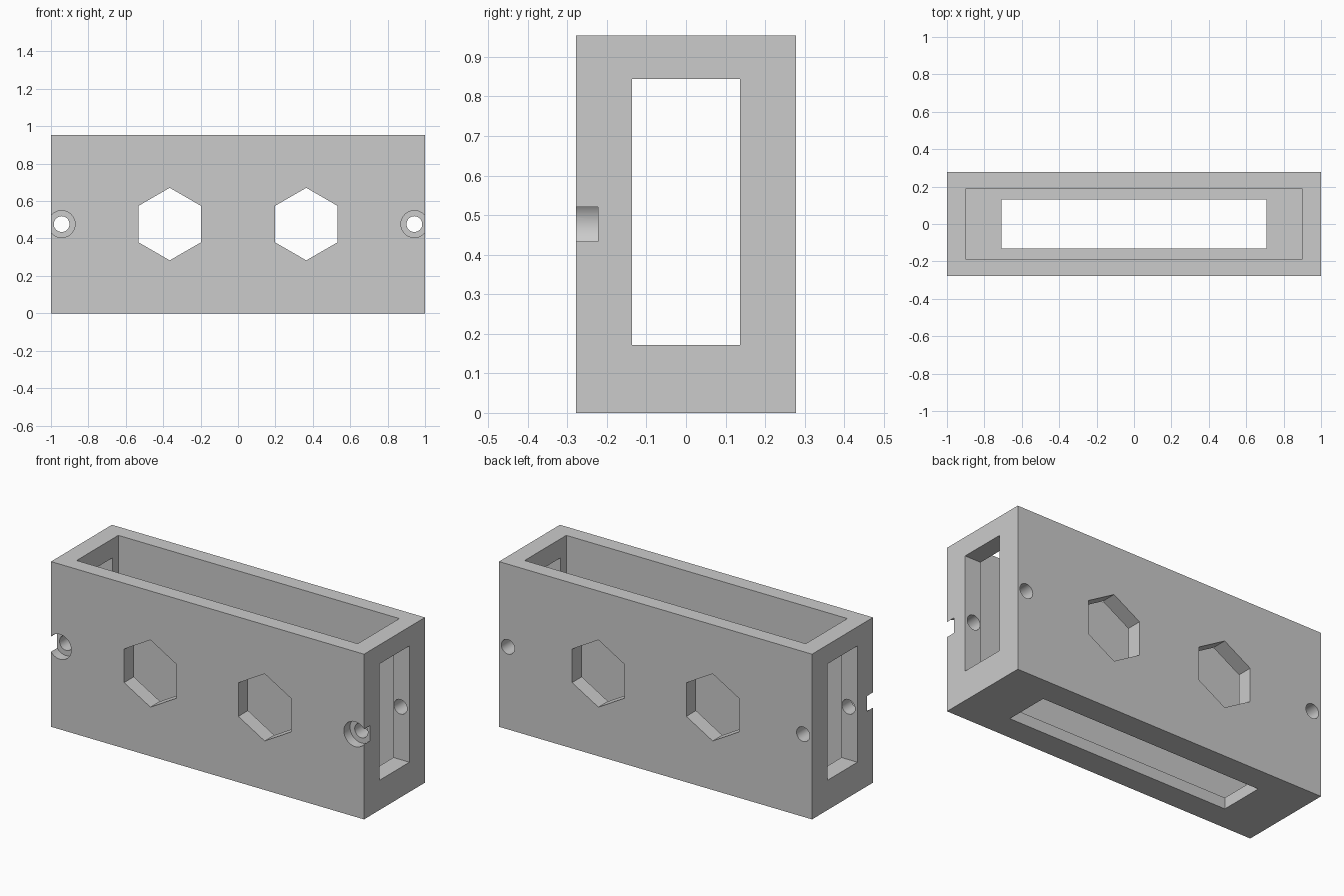
import bpy
import math

old = bpy.data.objects.get("Cube")
if old:
    bpy.data.objects.remove(old, do_unlink=True)

W, D, H = 1.0, 0.278, 0.954      # half width, half depth, height
MID = H / 2
FLOOR = 0.065

grey = bpy.data.materials.new("plain grey")
grey.use_nodes = True
colour = (0.6, 0.6, 0.6, 1)
grey.diffuse_color = colour
grey.node_tree.nodes["Principled BSDF"].inputs["Base Color"].default_value = colour


def box(name, hx, hy, z0, z1):
    bpy.ops.mesh.primitive_cube_add(size=2, location=(0, 0, (z0 + z1) / 2))
    ob = bpy.context.object
    ob.name = name
    ob.scale = (hx, hy, (z1 - z0) / 2)
    bpy.ops.object.transform_apply(location=True, rotation=True, scale=True)
    return ob


def prism(name, sides, radius, x, y0, y1, spin=0):
    """Prism lying along y."""
    bpy.ops.mesh.primitive_cylinder_add(vertices=sides, radius=radius, depth=y1 - y0)
    ob = bpy.context.object
    ob.name = name
    ob.rotation_euler = (math.pi / 2, spin, 0)
    ob.location = (x, (y0 + y1) / 2, MID)
    bpy.ops.object.transform_apply(location=True, rotation=True, scale=True)
    return ob


body = box("enclosure_body", W, D, 0, H)
body.data.materials.append(grey)

# Open cavity, end windows and floor slot
cutters = [
    box("cavity_cutter", 0.898, 0.19, FLOOR, H + 0.2),
    box("end_window_cutter", W + 0.2, 0.136, 0.172, 0.844),
    box("floor_slot_cutter", 0.709, 0.131, -0.2, FLOOR + 0.1),
]

# Hexagonal openings, screw holes and their front counterbores
for side in (-1, 1):
    cutters.append(prism("hexagon_cutter", 6, 0.194, side * 0.365, -0.5, 0.5))
    cutters.append(prism("screw_hole_cutter", 48, 0.042, side * 0.943, -0.5, 0.5))
    cutters.append(prism("counterbore_cutter", 48, 0.072, side * 0.943, -0.5, -0.222))

bpy.ops.object.select_all(action="DESELECT")
bpy.context.view_layer.objects.active = body
body.select_set(True)
for cutter in cutters:
    cutter.hide_render = True
    mod = body.modifiers.new("cut", "BOOLEAN")
    mod.operation = "DIFFERENCE"
    mod.solver = "EXACT"
    mod.object = cutter
    bpy.ops.object.modifier_apply(modifier=mod.name)
    bpy.data.objects.remove(cutter, do_unlink=True)

# Smooth hole walls, keep all other edges sharp
bpy.ops.object.shade_smooth_by_angle(angle=math.radians(30))
